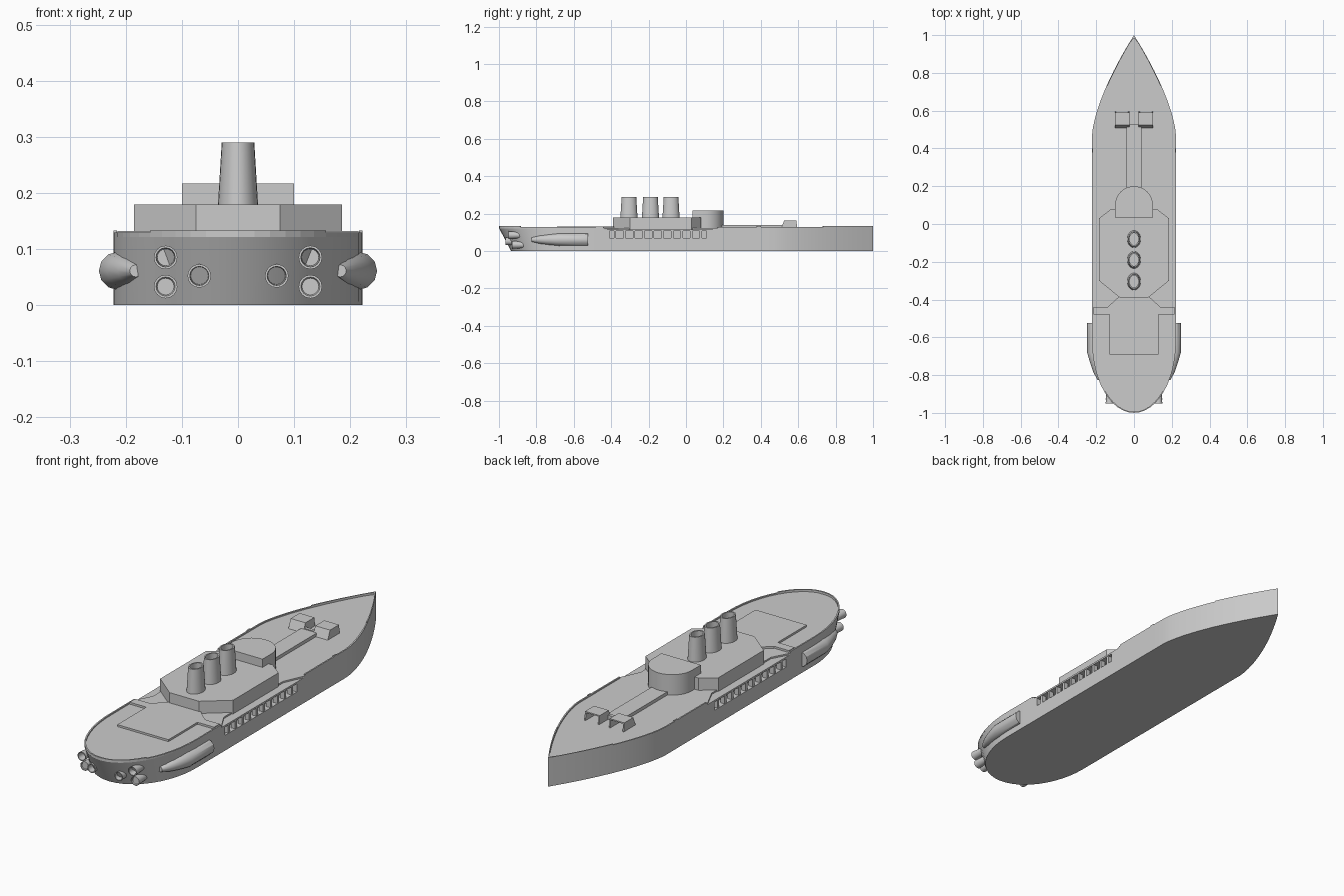
import bpy, bmesh, math
from mathutils import Vector

cube = bpy.data.objects.get("Cube")
if cube:
    bpy.data.objects.remove(cube)

grey = bpy.data.materials.new("hull_grey")
grey.use_nodes = True
grey.diffuse_color = (0.6, 0.6, 0.6, 1)
grey.node_tree.nodes["Principled BSDF"].inputs["Base Color"].default_value = (0.6, 0.6, 0.6, 1)


def finish(bm, name, smooth=False):
    bmesh.ops.recalc_face_normals(bm, faces=bm.faces[:])
    mesh = bpy.data.meshes.new(name)
    bm.to_mesh(mesh)
    bm.free()
    obj = bpy.data.objects.new(name, mesh)
    bpy.context.collection.objects.link(obj)
    mesh.materials.append(grey)
    if smooth:
        bpy.ops.object.select_all(action='DESELECT')
        obj.select_set(True)
        bpy.context.view_layer.objects.active = obj
        bpy.ops.object.shade_smooth_by_angle(angle=math.radians(30))
    return obj


def add_loft(bm, rings, cap_start=True, cap_end=True):
    loops = [[bm.verts.new(p) for p in ring] for ring in rings]
    n = len(loops[0])
    for a, b in zip(loops, loops[1:]):
        for i in range(n):
            j = (i + 1) % n
            bm.faces.new((a[i], a[j], b[j], b[i]))
    if cap_start:
        bm.faces.new(loops[0][::-1])
    if cap_end:
        bm.faces.new(loops[-1])


def add_prism(bm, points, z0, z1):
    add_loft(bm, [[(x, y, z) for x, y in points] for z in (z0, z1)])


def add_box(bm, x0, x1, y0, y1, z0, z1):
    add_prism(bm, [(x0, y0), (x1, y0), (x1, y1), (x0, y1)], z0, z1)


def prism(name, points, z0, z1, smooth=False):
    bm = bmesh.new()
    add_prism(bm, points, z0, z1)
    return finish(bm, name, smooth)


def mirrored(half):
    """Close a right-hand half outline across x = 0."""
    return half + [(-x, y) for x, y in reversed(half) if x > 1e-5]


def cut(target, cutter):
    mod = target.modifiers.new("cut", 'BOOLEAN')
    mod.operation = 'DIFFERENCE'
    mod.object = cutter
    bpy.context.view_layer.objects.active = target
    bpy.ops.object.modifier_apply(modifier=mod.name)
    bpy.data.objects.remove(cutter)


# Hull outline: round stern, straight sides, pointed bow
DECK, BEAM = 0.123, 0.222
half = []
for i in range(13):
    a = math.pi / 2 * (1 - i / 12)
    half.append((BEAM * math.cos(a) if i else 0.0, -0.62 - 0.38 * math.sin(a)))
half += [(BEAM, y) for y in (-0.44, 0.17, 0.38, 0.40)]
for i in range(15):
    t = 1 - i / 14
    half.append((BEAM * (1 - (1 - t) ** 1.5), 1 - 0.53 * t))
outline = mirrored(half)


def raked(y):
    return y + 0.065 * max(0, (-0.62 - y) / 0.38)


bm = bmesh.new()
add_loft(bm, [[(x, raked(y), 0) for x, y in outline],
              [(x, y, DECK) for x, y in outline]])
hull = finish(bm, "hull")

# Sunken side decks and open galleries
for s in (-1, 1):
    pts = [(0.24, 0.20), (0.18, 0.07), (0.18, -0.36), (0.24, -0.47)]
    cut(hull, prism("deck_cutter", [(s * x, y) for x, y in pts], 0.116, 0.2))
    bm = bmesh.new()
    add_box(bm, min(s * 0.18, s * 0.3), max(s * 0.18, s * 0.3), -0.41, 0.11, 0.07, 0.108)
    cut(hull, finish(bm, "gallery_cutter"))
bpy.ops.object.select_all(action='DESELECT')
hull.select_set(True)
bpy.context.view_layer.objects.active = hull
bpy.ops.object.shade_smooth_by_angle(angle=math.radians(20))

bm = bmesh.new()
for s in (-1, 1):
    for i in range(10):
        y = -0.38 + i * 0.051
        x0, x1 = sorted((s * 0.198, s * 0.220))
        add_box(bm, x0, x1, y - 0.006, y + 0.006, 0.069, 0.109)
finish(bm, "gallery_posts")

# Low bulwark, higher at the bow
bm = bmesh.new()
for s in (-1, 1):
    for (xa, ya), (xb, yb) in zip(half, half[1:]):
        mid = (ya + yb) / 2
        if -0.44 < mid < 0.17:
            continue
        top = 0.133 if mid > 0.72 or 0.38 < mid < 0.40 or mid < -0.9 else 0.129
        ring = [(xa, ya), (xb, yb), (xb * 0.972, yb * 0.994), (xa * 0.972, ya * 0.994)]
        if xb < 1e-5:
            ring[2] = (0, yb * 0.985)
        if xa < 1e-5:
            ring[3] = (0, ya * 0.992)
        add_prism(bm, [(s * x, y) for x, y in ring], DECK - 0.002, top)
finish(bm, "bulwark")

# Raised aft deck, forward walkway and superstructure
prism("aft_platform", mirrored([(0.13, -0.69), (0.13, -0.48), (0.215, -0.48), (0.215, -0.44),
                                (0.14, -0.44), (0.08, -0.385)]), 0.12, 0.132)
prism("walkway", mirrored([(0.04, 0.15), (0.04, 0.53)]), 0.12, 0.138)
prism("superstructure", mirrored([(0.075, -0.39), (0.185, -0.30), (0.185, 0.03),
                                  (0.12, 0.08)]), 0.11, 0.179)

# Bridge with rounded front
arc = [(0.1 * math.cos(math.pi / 2 * i / 10), 0.1 + 0.1 * math.sin(math.pi / 2 * i / 10))
       for i in range(10)] + [(0, 0.2)]
prism("bridge", mirrored([(0.1, 0.035)] + arc), 0.12, 0.217, True)

# Pair of hooded shelters, sloped aft and open toward the bow
bm = bmesh.new()
for s in (-1, 1):
    xs = sorted((s * 0.025, s * 0.1))
    side = [(0.508, 0.122), (0.595, 0.122), (0.590, 0.163), (0.525, 0.163)]
    for x in (xs[0], xs[1] - 0.006):
        add_loft(bm, [[(x + d, y, z) for y, z in side] for d in (0, 0.006)])
    roof = [(0.590, 0.157), (0.590, 0.163), (0.525, 0.163), (0.508, 0.122),
            (0.516, 0.122), (0.530, 0.157)]
    add_loft(bm, [[(x, y, z) for y, z in roof] for x in xs])
add_box(bm, -0.025, 0.025, 0.515, 0.53, 0.122, 0.142)
finish(bm, "shelters")


def oval(y, z, rx, ry, n=24):
    return [(rx * math.cos(2 * math.pi * i / n), y + ry * math.sin(2 * math.pi * i / n), z)
            for i in range(n)]


# Three hollow tapered funnels
for k, y in enumerate((-0.08, -0.19, -0.305)):
    bm = bmesh.new()
    add_loft(bm, [oval(y, 0.175, 0.036, 0.046), oval(y, 0.29, 0.029, 0.039),
                  oval(y, 0.29, 0.023, 0.032), oval(y, 0.20, 0.026, 0.035)])
    finish(bm, f"funnel_{k + 1}", True)


def disc(x, y, z, r, n=16):
    return [(x + r * math.cos(2 * math.pi * i / n), y, z + r * math.sin(2 * math.pi * i / n))
            for i in range(n)]


# Side engine pods and stern nozzles
for s, tag in ((-1, "right"), (1, "left")):
    bm = bmesh.new()
    path = [(0.214, -0.525, 0.034), (0.214, -0.68, 0.034), (0.205, -0.73, 0.029),
            (0.194, -0.785, 0.021), (0.182, -0.825, 0.011)]
    add_loft(bm, [disc(s * x, y, 0.061, r, 12) for x, y, r in path])
    finish(bm, f"engine_pod_{tag}", True)
    for label, x, z, y in (("upper", 0.129, 0.085, -0.95), ("lower", 0.129, 0.033, -0.93),
                           ("inner", 0.069, 0.052, -0.965)):
        bm = bmesh.new()
        depth = 0.004 if label == "lower" else 0.035
        add_loft(bm, [disc(s * x, y + 0.1, z, 0.014), disc(s * x, y + 0.03, z, 0.019),
                      disc(s * x, y, z, 0.021), disc(s * x, y, z, 0.017),
                      disc(s * x, y + depth, z, 0.015)])
        finish(bm, f"{label}_nozzle_{tag}", True)
